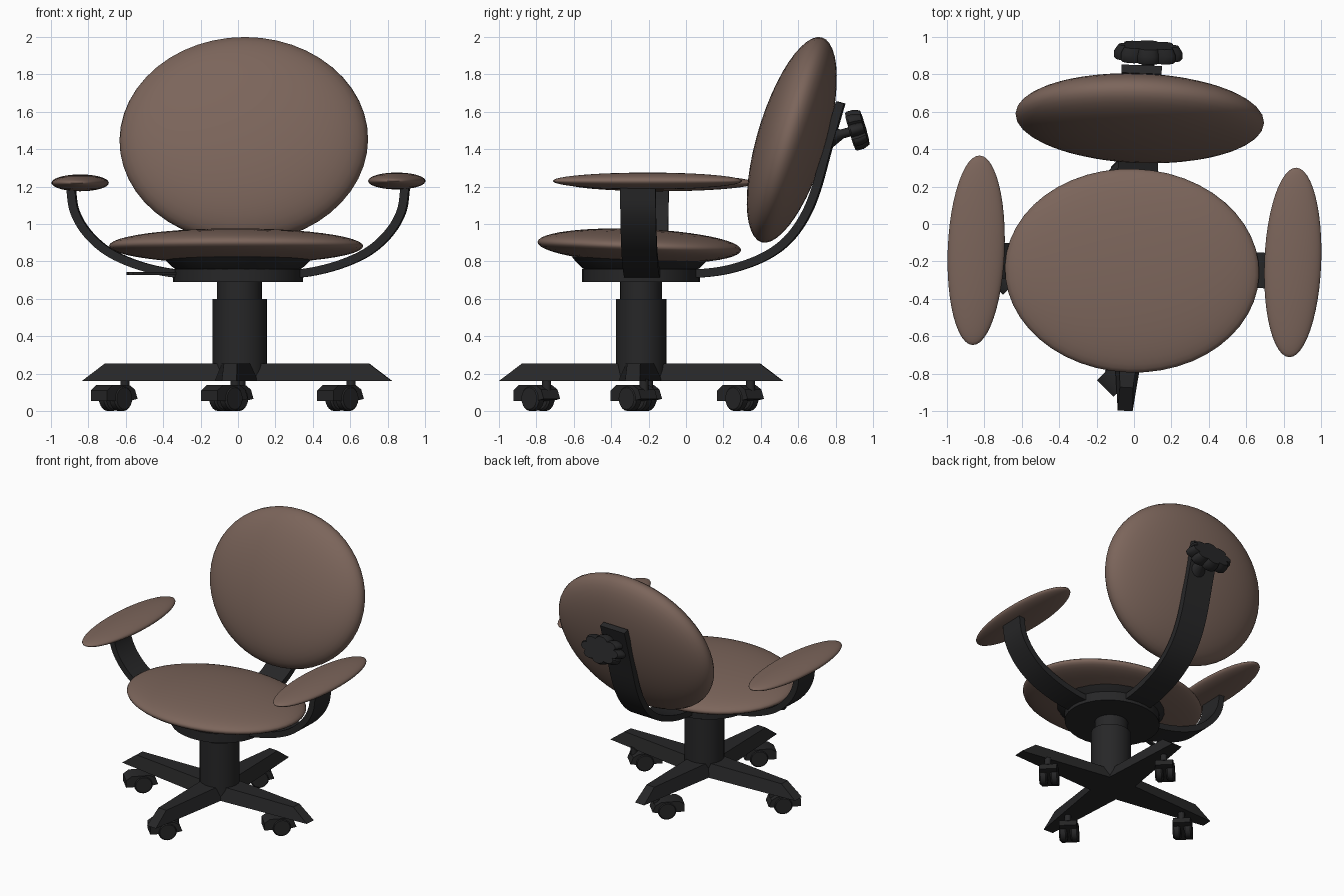
import bpy, bmesh
from math import sin, cos, pi, radians
from mathutils import Vector, Matrix

if "Cube" in bpy.data.objects:
    bpy.data.objects.remove(bpy.data.objects["Cube"])


def material(name, rgb):
    m = bpy.data.materials.new(name)
    m.diffuse_color = (*rgb, 1)
    m.use_nodes = True
    m.node_tree.nodes["Principled BSDF"].inputs["Base Color"].default_value = m.diffuse_color
    return m


BROWN = material("brown_fabric", (0.20, 0.13, 0.104))
BLACK = material("black_plastic", (0.02, 0.02, 0.021))
UPPER = Matrix.Translation((0, -0.24, 0)) @ Matrix.Rotation(radians(-2.2), 4, 'Z')
BASE = Matrix.Translation((-0.005, -0.24, 0)) @ Matrix.Rotation(radians(-3.2), 4, 'Z')


def finish(name, bm, matrix, mat, angle=35):
    bmesh.ops.recalc_face_normals(bm, faces=bm.faces)
    me = bpy.data.meshes.new(name)
    bm.to_mesh(me)
    bm.free()
    me.transform(matrix)
    me.materials.append(mat)
    ob = bpy.data.objects.new(name, me)
    bpy.context.collection.objects.link(ob)
    bpy.ops.object.select_all(action='DESELECT')
    ob.select_set(True)
    bpy.context.view_layer.objects.active = ob
    bpy.ops.object.shade_smooth_by_angle(angle=radians(angle))
    return ob


def loft(name, rings, matrix, mat=BLACK):
    """Skin a list of equal-length point rings and cap both ends."""
    bm = bmesh.new()
    vs = [[bm.verts.new(p) for p in r] for r in rings]
    n = len(vs[0])
    for a, b in zip(vs, vs[1:]):
        for i in range(n):
            j = (i + 1) % n
            bm.faces.new((a[i], a[j], b[j], b[i]))
    bm.faces.new(vs[0])
    bm.faces.new(vs[-1])
    return finish(name, bm, matrix, mat)


def lathe(name, profile, matrix, seg=32, sx=1.0, sy=1.0):
    return loft(name, [[(r * sx * cos(2 * pi * i / seg), r * sy * sin(2 * pi * i / seg), z)
                        for i in range(seg)] for r, z in profile], matrix)


def pad(name, loc, radii, tilt=0.0):
    """Ellipsoid cushion, tilted about x."""
    bm = bmesh.new()
    bmesh.ops.create_uvsphere(bm, u_segments=48, v_segments=24, radius=1)
    m = UPPER @ Matrix.Translation(loc) @ Matrix.Rotation(radians(tilt), 4, 'X') @ Matrix.Diagonal((*radii, 1))
    return finish(name, bm, m, BROWN, 60)


def smooth_path(pts, steps=6):
    """Catmull-Rom through 2D points."""
    p = [Vector(q) for q in pts]
    p = [2 * p[0] - p[1]] + p + [2 * p[-1] - p[-2]]
    out = []
    for a, b, c, d in zip(p, p[1:], p[2:], p[3:]):
        for k in range(steps):
            t = k / steps
            out.append(0.5 * (2 * b + (c - a) * t + (2 * a - 5 * b + 4 * c - d) * t * t
                              + (3 * b - a - 3 * c + d) * t ** 3))
    return out + [p[-2]]


def strip(name, pts, width, thick, matrix):
    """Flat bar bent along a path in local x-z, wide along y."""
    path = smooth_path(pts)
    rings = []
    for i, q in enumerate(path):
        t = (path[min(i + 1, len(path) - 1)] - path[max(i - 1, 0)]).normalized()
        n = Vector((-t.y, t.x)) * thick / 2
        a, b, w = q + n, q - n, width / 2
        rings.append([(a.x, -w, a.y), (a.x, w, a.y), (b.x, w, b.y), (b.x, -w, b.y)])
    return loft(name, rings, matrix)


# Cushions
pad("seat", (-0.01, -0.01, 0.882), (0.68, 0.545, 0.092), -2.3)
pad("backrest", (0, 0.806, 1.45), (0.665, 0.571, 0.184), 73.5)
for side, s, z in (("left", -1, 1.22), ("right", 1, 1.23)):
    pad(side + "_armrest", (s * 0.847, 0.067, z), (0.152, 0.507, 0.045), 0)

# Arm supports curving up from under the seat
arm = [(0.22, 0.73), (0.38, 0.742), (0.55, 0.785), (0.70, 0.855), (0.81, 0.955),
       (0.875, 1.07), (0.895, 1.20)]
for side, rot in (("left", pi), ("right", 0)):
    strip(side + "_arm_support", arm, 0.19, 0.045,
          UPPER @ Matrix.Translation((0, 0.018, 0)) @ Matrix.Rotation(rot, 4, 'Z'))

# Back support bar (local x runs backwards)
bar = [(0.15, 0.735), (0.34, 0.738), (0.50, 0.765), (0.66, 0.825), (0.78, 0.91),
       (0.87, 1.03), (0.935, 1.18), (1.0, 1.415), (1.068, 1.65)]
strip("back_support", bar, 0.215, 0.045, UPPER @ Matrix.Rotation(pi / 2, 4, 'Z'))

# Lobed adjusting knob and its stem, square to the bar
knob_m = UPPER @ Matrix.Translation((0.032, 1.02, 1.465)) @ Matrix.Rotation(radians(90 + 16), 4, 'X') \
    @ Matrix.Rotation(pi, 4, 'X')
lathe("knob_stem", [(0.06, -0.02), (0.025, 0.06), (0.025, 0.12)],
      knob_m, 16, 1.3)


def lobes(scale, z):
    ring = []
    for i in range(64):
        a = 2 * pi * i / 64
        r = scale * (0.80 + 0.20 * abs(cos(4 * a)) ** 0.7)
        ring.append((0.183 * r * cos(a), 0.108 * r * sin(a), z))
    return ring


loft("adjusting_knob", [lobes(0.95, 0.105), lobes(1, 0.115), lobes(1, 0.15), lobes(0.88, 0.185)], knob_m)

# Mounting plate and flared seat pan
lathe("mounting_plate", [(1, 0.69), (1, 0.76)], UPPER, 32, 0.347, 0.315)
lathe("seat_pan", [(0.95, 0.755), (1.0, 0.765), (1.17, 0.82), (1.1, 0.86)], UPPER, 24, 0.345, 0.315)

# Height lever with paddle end
lever_m = UPPER @ Matrix.Translation((-0.2, -0.04, 0.735)) @ Matrix.Rotation(radians(198), 4, 'Z')
loft("height_lever", [[(x, -w, -0.008), (x, w, -0.008), (x, w, 0.008), (x, -w, 0.008)]
                      for x, w in ((0, 0.014), (0.29, 0.014), (0.32, 0.035), (0.385, 0.035), (0.405, 0.02))],
     lever_m)

# Gas column
lathe("column_sleeve", [(1, 0.165), (1, 0.60)], Matrix.Translation((0.01, -0.24, 0)), 32, 0.145, 0.135)
lathe("column_piston", [(1, 0.58), (1, 0.70)], Matrix.Translation((0.007, -0.24, 0)), 32, 0.12, 0.112)

# Four tapered legs
for i, (side, length) in enumerate((("right", 0.83), ("rear", 0.76), ("left", 0.83), ("front", 0.76))):
    def section(xb, wb, xt, wt):
        return [(xb, -wb, 0.16), (xb, wb, 0.16), (xt, wt, 0.255), (xt, -wt, 0.255)]
    loft(side + "_leg", [section(0, 0.125, 0, 0.085),
                         section(length, 0.04, length - 0.125, 0.035)],
         BASE @ Matrix.Rotation(i * pi / 2, 4, 'Z'))

# Castors: post, hood and twin wheels, all trailing the same way
hood = [(-0.115, 0.055), (-0.115, 0.11), (-0.075, 0.138), (0.055, 0.138),
        (0.095, 0.115), (0.115, 0.065), (0.06, 0.055)]
posts = {"right": (0.605, -0.225), "rear": (0.015, 0.345), "left": (-0.605, -0.20), "front": (-0.015, -0.745)}
for side, (px, py) in posts.items():
    lathe(side + "_castor_post", [(0.024, 0.11), (0.024, 0.17)], Matrix.Translation((px, py, 0)), 12)
    m = Matrix.Translation((px - 0.057, py - 0.053, 0)) @ Matrix.Rotation(pi / 4, 4, 'Z')
    loft(side + "_castor_hood", [[(x, y, z) for x, z in hood] for y in (-0.062, 0.062)], m)
    for k, y in (("outer", -0.04), ("inner", 0.04)):
        wm = m @ Matrix.Translation((0.01, y, 0.067)) @ Matrix.Rotation(pi / 2, 4, 'X')
        lathe(f"{side}_castor_wheel_{k}", [(0.058, -0.028), (0.067, -0.018), (0.067, 0.018), (0.058, 0.028)], wm, 20)
